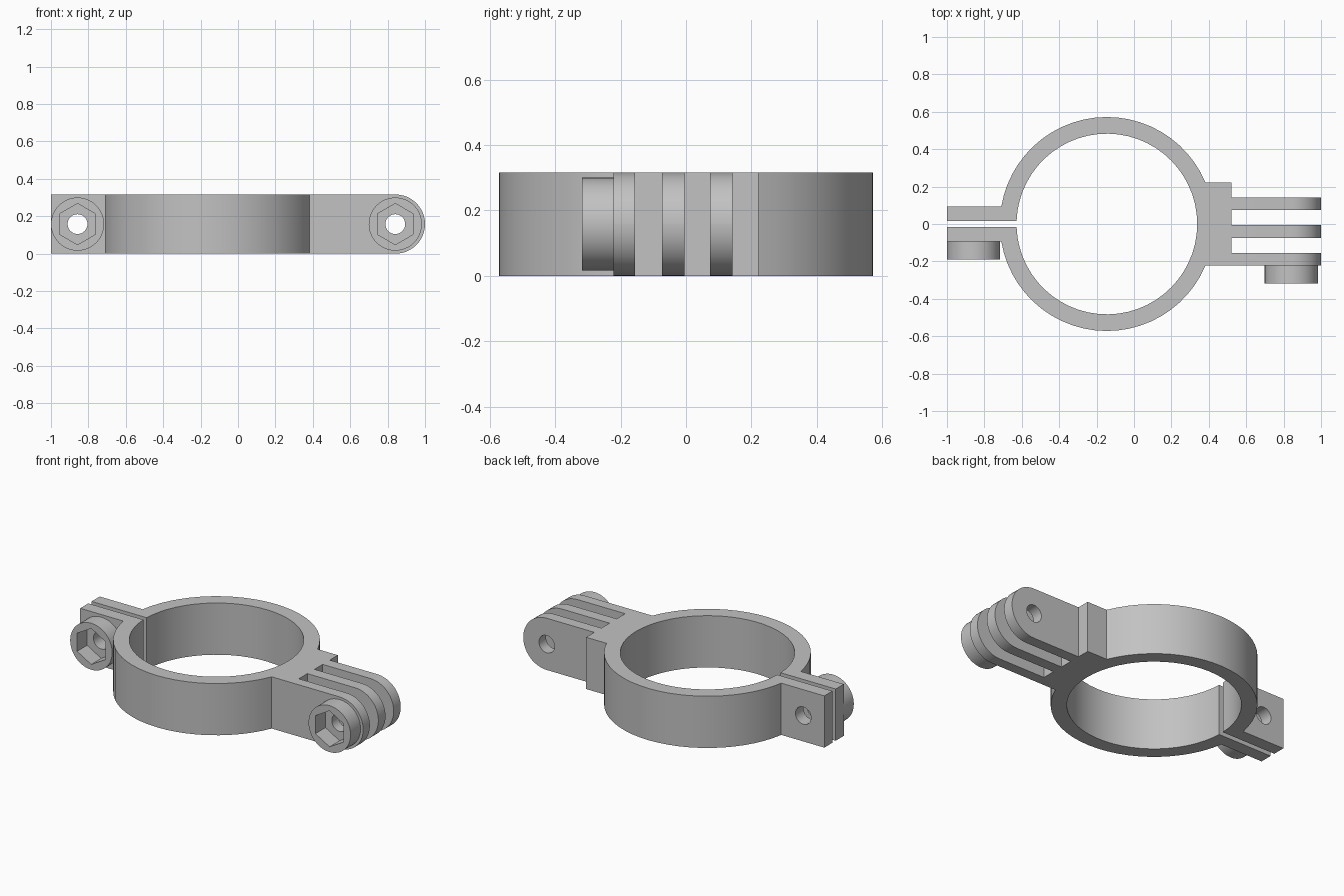
import bpy
import bmesh
from math import pi, sin, cos, asin
from mathutils import Vector

if "Cube" in bpy.data.objects:
    bpy.data.objects.remove(bpy.data.objects["Cube"], do_unlink=True)

HEIGHT = 0.316
MID = HEIGHT / 2
RING_X, OUTER, INNER = -0.145, 0.572, 0.483
EAR_Y, GAP_Y = 0.094, 0.016            # outer and inner faces of the clamp ears
BLOCK_X, BLOCK_Y = 0.52, 0.221
FINGERS = [(0.142, 0.074), (-0.005, -0.074), (-0.156, -BLOCK_Y)]
EAR_BOLT_X, FINGER_BOLT_X = -0.858, 0.841

grey = bpy.data.materials.new("plain_grey")
grey.use_nodes = True
colour = (0.54, 0.54, 0.54, 1)
grey.diffuse_color = colour
grey.node_tree.nodes["Principled BSDF"].inputs["Base Color"].default_value = colour


def arc(radius, start, end, steps):
    """Points on the ring, as seen from above."""
    angles = [start + (end - start) * i / steps for i in range(steps + 1)]
    return [(RING_X + radius * cos(a), radius * sin(a)) for a in angles]


def prism(name, points, direction, round_tips=False):
    """Extrude a flat outline along a direction."""
    bm = bmesh.new()
    face = bm.faces.new([bm.verts.new(p) for p in points])
    grown = bmesh.ops.extrude_face_region(bm, geom=[face], use_keep_orig=True)
    moved = [v for v in grown["geom"] if isinstance(v, bmesh.types.BMVert)]
    bmesh.ops.translate(bm, verts=moved, vec=Vector(direction))
    if round_tips:
        tips = [e for e in bm.edges
                if all(v.co.x > 0.99 for v in e.verts)
                and abs(e.verts[0].co.z - e.verts[1].co.z) < 0.01]
        bmesh.ops.bevel(bm, geom=tips, offset=MID - 0.0005, segments=12,
                        profile=0.5, affect='EDGES')
    bmesh.ops.recalc_face_normals(bm, faces=bm.faces)
    mesh = bpy.data.meshes.new(name)
    bm.to_mesh(mesh)
    bm.free()
    mesh.materials.append(grey)
    obj = bpy.data.objects.new(name, mesh)
    bpy.context.collection.objects.link(obj)
    return obj


def rod(name, x, front, back, radius, sides):
    """Prism along y with a corner pointing up."""
    angles = [pi / 2 + 2 * pi * i / sides for i in range(sides)]
    points = [(x + radius * cos(a), front, MID + radius * sin(a)) for a in angles]
    return prism(name, points, (0, back - front, 0))


def activate(obj):
    bpy.ops.object.select_all(action='DESELECT')
    obj.select_set(True)
    bpy.context.view_layer.objects.active = obj


def cut(obj, cutter):
    """Subtract the cutter and discard it."""
    cutter.hide_render = True
    mod = obj.modifiers.new("cut", 'BOOLEAN')
    mod.operation = 'DIFFERENCE'
    mod.solver = 'EXACT'
    mod.object = cutter
    activate(obj)
    bpy.ops.object.modifier_apply(modifier=mod.name)
    bpy.data.objects.remove(cutter, do_unlink=True)


def smooth(obj):
    activate(obj)
    bpy.ops.object.shade_smooth_by_angle(angle=pi / 6)


# Split ring, ears, block and fingers in one outline
ear_angle = pi - asin(EAR_Y / OUTER)
block_angle = asin(BLOCK_Y / OUTER)
gap_angle = pi - asin(GAP_Y / INNER)
outline = [(-1, EAR_Y)] + arc(OUTER, ear_angle, block_angle, 24)
outline.append((BLOCK_X, BLOCK_Y))
for back, front in FINGERS:
    outline += [(BLOCK_X, back), (1, back), (1, front)]
    if front > -BLOCK_Y:
        outline.append((BLOCK_X, front))
outline += arc(OUTER, -block_angle, -ear_angle, 24)
outline += [(-1, -EAR_Y), (-1, -GAP_Y)]
outline += arc(INNER, -gap_angle, gap_angle, 56)
outline.append((-1, GAP_Y))

body = prism("clamp_body", [(x, y, 0) for x, y in outline], (0, 0, HEIGHT), True)

# Bolt holes and hexagonal nut pockets
for name, x, face in (("ear_nut_boss", EAR_BOLT_X, -EAR_Y),
                      ("finger_nut_boss", FINGER_BOLT_X, -BLOCK_Y)):
    cut(body, rod("bolt_hole", x, -0.5, 0.5, 0.053, 32))
    boss = rod(name, x, face - 0.097, face, 0.142, 48)
    cut(boss, rod("nut_pocket", x, face - 0.2, face + 0.1, 0.11, 6))
    smooth(boss)
smooth(body)
